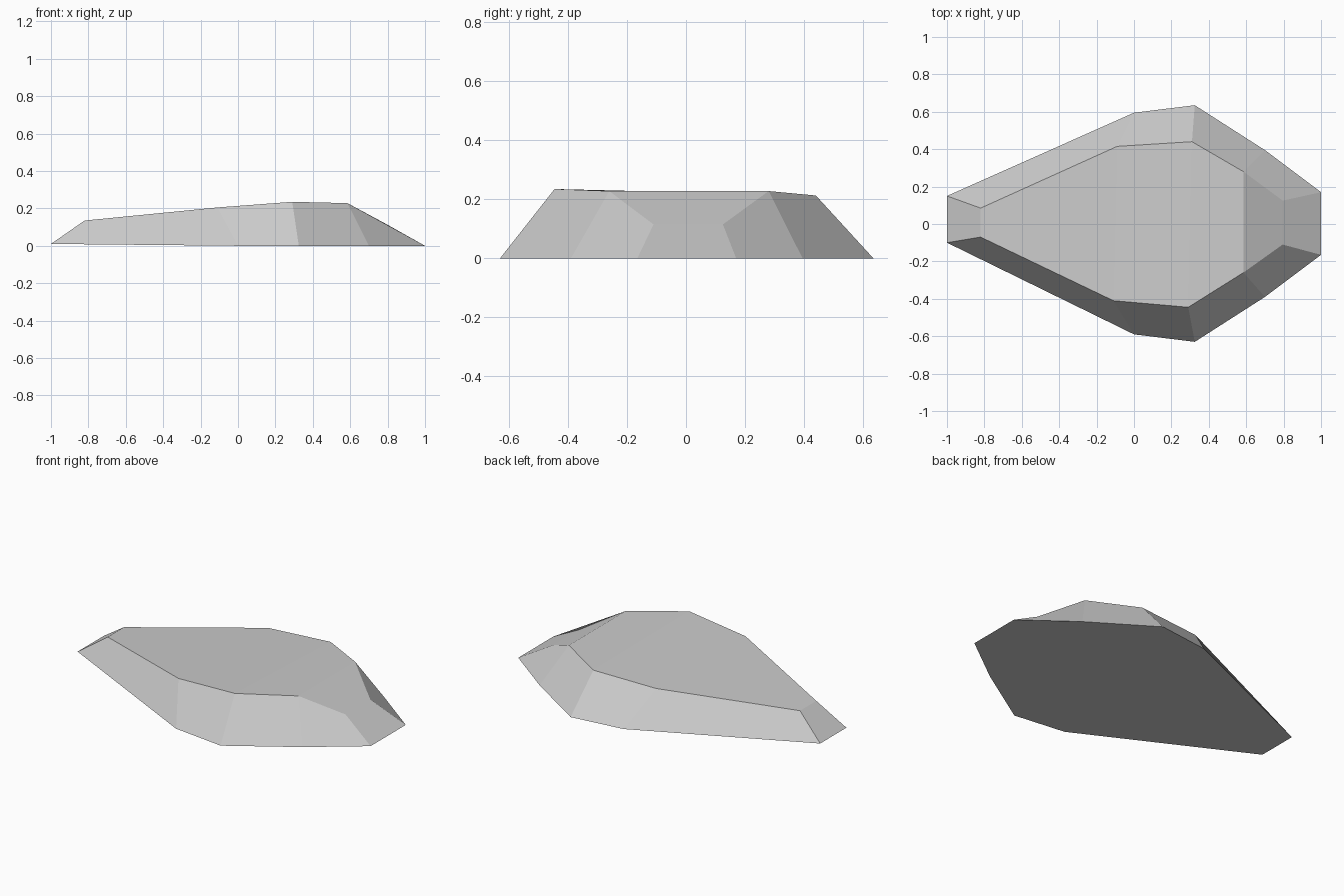
import bpy, bmesh

cube = bpy.data.objects.get("Cube")
if cube:
    bpy.data.objects.remove(cube, do_unlink=True)

# Single stone colour
stone = bpy.data.materials.new("stone grey")
stone.use_nodes = True
grey = (0.6, 0.6, 0.6, 1)
stone.diffuse_color = grey
bsdf = next(n for n in stone.node_tree.nodes if n.type == "BSDF_PRINCIPLED")
bsdf.inputs["Base Color"].default_value = grey

# Outlines from the narrow tip to the blunt end, one per side
base_left = [(-1, .15, .01), (0, .595, 0), (.325, .635, 0), (.70, .395, 0), (1, .17, 0)]
base_right = [(-1, -.10, .01), (0, -.59, 0), (.325, -.63, 0), (.70, -.39, 0), (1, -.165, 0)]
rim_left = [(-.82, .085, .135), (-.09, .415, .2), (.31, .44, .213), (.585, .28, .228), (.795, .125, .115)]
rim_right = [(-.82, -.07, .135), (-.11, -.41, .205), (.29, -.445, .235), (.585, -.26, .228), (.795, -.11, .115)]

bm = bmesh.new()
loops = [[bm.verts.new(p) for p in rail]
         for rail in (base_left, rim_left, rim_right, base_right)]

# Bridge neighbouring rails: left flank, top, right flank, underside
for a, b in zip(loops, loops[1:] + loops[:1]):
    for i in range(len(a) - 1):
        bm.faces.new((a[i], a[i + 1], b[i + 1], b[i]))

# Cap the narrow tip and the blunt end
for end in (0, -1):
    bm.faces.new([rail[end] for rail in loops])
bmesh.ops.recalc_face_normals(bm, faces=bm.faces)

mesh = bpy.data.meshes.new("flat_rock")
bm.to_mesh(mesh)
bm.free()
mesh.materials.append(stone)
rock = bpy.data.objects.new("flat_rock", mesh)
bpy.context.collection.objects.link(rock)
